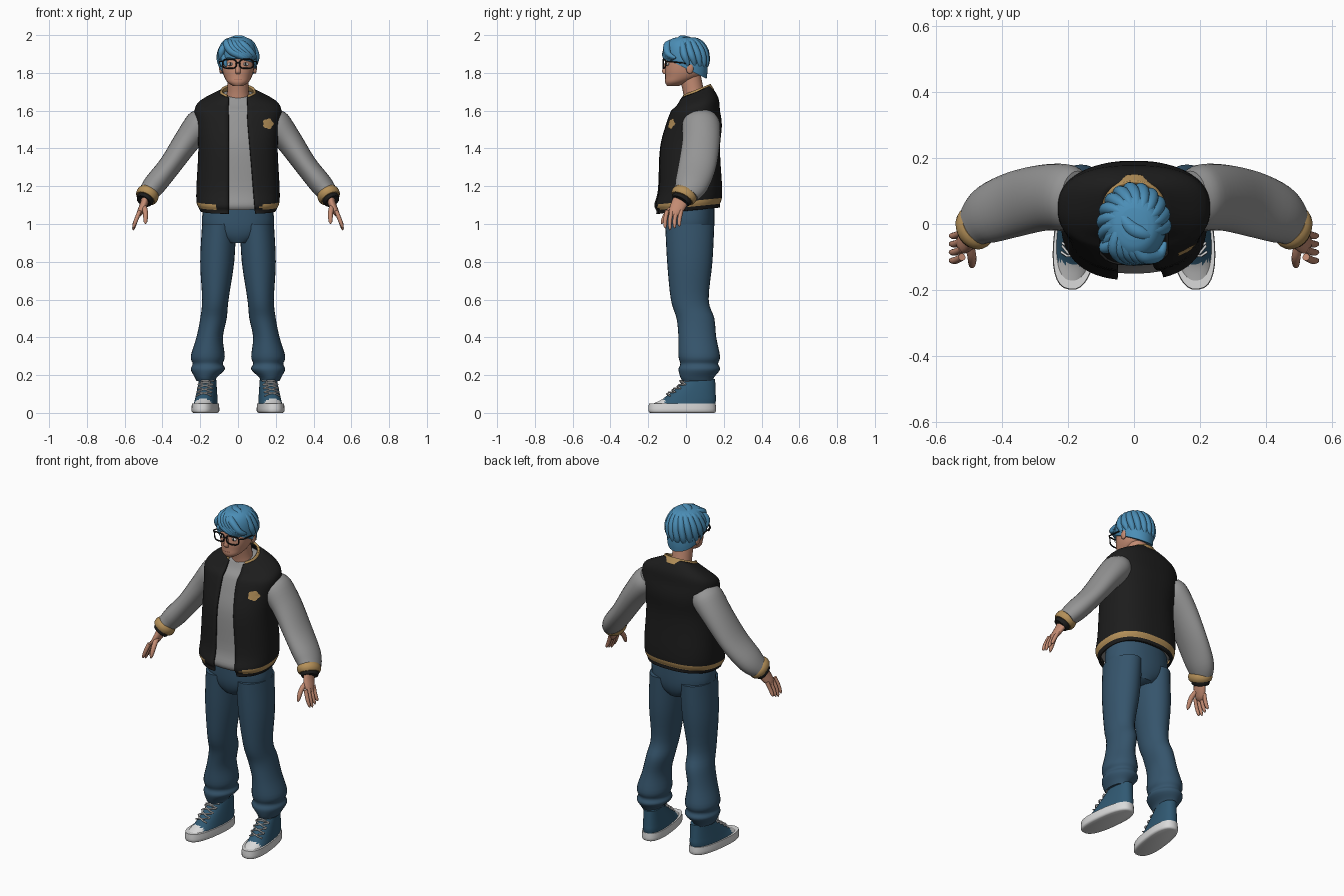
import bpy, bmesh
from math import sin, cos, pi, acos, radians
from mathutils import Matrix, Vector

cube = bpy.data.objects.get("Cube")
if cube:
    bpy.data.objects.remove(cube, do_unlink=True)


def material(name, *rgb):
    mat = bpy.data.materials.new(name)
    mat.use_nodes = True
    mat.diffuse_color = (*rgb, 1)
    mat.node_tree.nodes["Principled BSDF"].inputs["Base Color"].default_value = (*rgb, 1)
    return mat


BLACK = material("black_cloth", .012, .012, .012)
GREY = material("grey_cloth", .3, .3, .3)
DENIM = material("denim", .036, .09, .15)
HAIR = material("blue_hair", .07, .27, .47)
GOLD = material("gold_trim", .46, .28, .1)
SKIN = material("skin", .55, .26, .17)
LIP = material("lip", .36, .13, .09)
WHITE = material("white_rubber", .7, .7, .7)
CANVAS = material("blue_canvas", .03, .1, .17)

MIRROR = Matrix.Scale(-1, 4, Vector((1, 0, 0)))
SIDES = (("left_", Matrix()), ("right_", MIRROR))


def add(name, data):
    ob = bpy.data.objects.new(name, data)
    bpy.context.collection.objects.link(ob)
    return ob


def finish(name, bm, materials, rule=None, xf=Matrix(), closed=True):
    for face in bm.faces:
        face.smooth = True
        if rule:
            face.material_index = rule(face.calc_center_median())
    bm.transform(xf)
    if closed:
        bmesh.ops.recalc_face_normals(bm, faces=bm.faces)
    mesh = bpy.data.meshes.new(name)
    bm.to_mesh(mesh)
    bm.free()
    mesh.set_sharp_from_angle(angle=radians(45))
    for mat in materials:
        mesh.materials.append(mat)
    return add(name, mesh)


def spline(points, steps):
    """Smooth interpolation through tuples of any length."""
    out, last = [], len(points) - 1
    for i in range(last):
        group = points[max(i - 1, 0)], points[i], points[i + 1], points[min(i + 2, last)]
        for k in range(steps):
            t = k / steps
            out.append([q + t / 2 * (r - p + t * (2 * p - 5 * q + 4 * r - s + t * (3 * (q - r) + s - p)))
                        for p, q, r, s in zip(*group)])
    return out + [list(points[-1])]


def spow(value, power):
    return abs(value) ** power * (1 if value >= 0 else -1)


def loft(name, rings, materials, rule=None, n=28, p=1, steps=4, flat=True, xf=Matrix(), tilt=None, gap=None):
    """Skin over rings of x, y, z, rx, ry; a gap leaves the front open."""
    rings = spline(rings, steps)
    bm = bmesh.new()
    rows = []
    for i, (x, y, z, rx, ry) in enumerate(rings):
        centre = Vector((x, y, z))
        u, v = Vector((1, 0, 0)), Vector((0, 1, tilt(z) if tilt else 0))
        if not flat:
            ahead, behind = rings[min(i + 1, len(rings) - 1)], rings[max(i - 1, 0)]
            along = (Vector(ahead[:3]) - Vector(behind[:3])).normalized()
            v = (v - along * along.y).normalized()
            u = v.cross(along)
        start, span = 0, 2 * pi * (n - 1) / n
        if gap:
            right, left = gap(z)
            start = -acos((left / rx) ** (1 / p))
            span = pi + acos((right / rx) ** (1 / p)) - start
        angles = [start + span * k / (n - 1) for k in range(n)]
        rows.append([bm.verts.new(centre + u * rx * spow(cos(a), p) + v * ry * spow(sin(a), p)) for a in angles])
    for low, high in zip(rows, rows[1:]):
        for k in range(n - 1 if gap else n):
            j = (k + 1) % n
            bm.faces.new((low[k], low[j], high[j], high[k]))
    if not gap:
        bm.faces.new(rows[0])
        bm.faces.new(rows[-1])
    ob = finish(name, bm, materials, rule, xf, not gap)
    if gap:
        solid = ob.modifiers.new("cloth_thickness", "SOLIDIFY")
        solid.thickness, solid.offset = .012, -1
    return ob


def fingertip(t):
    return (1.02 - t ** 4) ** .5


def leaf(t):
    return sin(pi * (.15 + .8 * t)) ** .7


def band(t):
    return .9 + sin(pi * t) / 8


def limb(name, path, radius, mat, shape, depth=1, n=14, xf=Matrix()):
    """Tube along a path whose radius follows a shape function."""
    path = spline(path, 4)
    radii = [radius * shape(i / (len(path) - 1)) for i in range(len(path))]
    loft(name, [(*c, r, r * depth) for c, r in zip(path, radii)], [mat], n=n, steps=1, flat=False, xf=xf)


def ball(name, loc, scale, mat, xf=Matrix()):
    bm = bmesh.new()
    bmesh.ops.create_uvsphere(bm, u_segments=16, v_segments=10, radius=1)
    finish(name, bm, [mat], xf=xf @ Matrix.Translation(loc) @ Matrix.Diagonal((*scale, 1)))


def wire(name, points, mat, xf=Matrix(), cyclic=False):
    curve = bpy.data.curves.new(name, "CURVE")
    curve.dimensions, curve.bevel_depth, curve.bevel_resolution, curve.use_fill_caps = "3D", .004, 1, True
    line = curve.splines.new("POLY")
    line.points.add(len(points) - 1)
    for point, co in zip(line.points, points):
        point.co = (*(xf @ Vector(co)), 1)
    line.use_cyclic_u = cyclic
    curve.materials.append(mat)
    add(name, curve)


def centred(*rows):
    return [(0, *row) for row in rows]


def jacket_tilt(z):
    return max(min(.1, 1.3 - z), 0, 4 * (z - 1.6))


# Jacket body: open front, gold waistband
body = centred((.01, 1.07, .2, .17), (.01, 1.09, .21, .17), (.01, 1.12, .22, .18), (.02, 1.2, .22, .17),
               (.02, 1.4, .21, .16), (.04, 1.52, .22, .15), (.05, 1.6, .23, .13), (.06, 1.65, .2, .11),
               (.05, 1.7, .09, .08))
jacket = loft("jacket", body, [BLACK, GOLD],
              lambda c: int(1.09 < c.z - c.y / 10 < 1.12 and (abs(c.x) > .12 or c.y > 0)),
              n=56, p=.82, tilt=jacket_tilt, gap=lambda z: (.05, .05 + max(0, 1.55 - z) / 11))
loft("shirt", [(x, y, z, rx - .02, ry - .02) for x, y, z, rx, ry in body[1:-1]] + centred((.05, 1.69, .07, .06)),
     [GREY], n=40, p=.82, tilt=jacket_tilt)
loft("collar", centred(*((.05, 1.67 + k / 50, .11 - k / 100, .1 - k / 100) for k in range(3))), [GOLD],
     n=36, tilt=lambda z: .4, gap=lambda z: (.06, .055))

# Chest patch wrapped on the jacket
bm = bmesh.new()
bmesh.ops.create_circle(bm, cap_ends=True, cap_tris=True, segments=20, radius=.027)
for k, vert in enumerate(bm.verts):
    vert.co *= 1 + cos(k * pi / 2) / 8
patch = finish("chest_patch", bm, [GOLD], closed=False,
               xf=Matrix.Translation((.157, -.3, 1.53)) @ Matrix.Rotation(pi / 2, 4, "X"))
wrap = patch.modifiers.new("wrap", "SHRINKWRAP")
wrap.target, wrap.wrap_method, wrap.offset = jacket, "PROJECT", .005
wrap.use_project_y, wrap.wrap_mode = True, "ABOVE_SURFACE"

# Trousers seat
loft("trouser_seat", centred((.02, 1.12, .18, .13), (.02, 1, .19, .13), (.02, .94, .15, .12), (.02, .9, .07, .1)),
     [DENIM], p=.92)

for side, xf in SIDES:
    # Trouser legs with gathered ankles
    loft(side + "trouser_leg", [
        (.1, .02, 1, .09, .13), (.11, .02, .8, .09, .12), (.12, .02, .6, .07, .1), (.13, .05, .5, .07, .1),
        (.15, .06, .4, .07, .1), (.16, .07, .3, .09, .11), (.16, .07, .26, .08, .1), (.16, .07, .23, .09, .11),
        (.17, .06, .19, .06, .09), (.17, .06, .17, .05, .08)], [DENIM], xf=xf)

    # Sleeves, cuffs and wrist ribbing
    loft(side + "sleeve", [
        (.17, .08, 1.57, .06, .08), (.2, .08, 1.53, .08, .1), (.27, .08, 1.44, .07, .1), (.36, .06, 1.31, .06, .1),
        (.44, .03, 1.21, .06, .09), (.48, 0, 1.16, .05, .07)], [GREY], flat=False, xf=xf)
    limb(side + "cuff", [(.47, 0, 1.17), (.49, -.02, 1.135)], .06, GOLD, band, 1.15, 28, xf)
    limb(side + "wrist_rib", [(.48, -.01, 1.15), (.5, -.03, 1.12)], .045, BLACK, band, 1.2, 28, xf)

    # Hands
    limb(side + "palm", [(.49, -.02, 1.14), (.5, -.04, 1.1), (.53, -.07, 1.04)], .021, SKIN, fingertip, 2, 16, xf)
    for i, (name, lift) in enumerate((("index", .01), ("middle", 0), ("ring", .01), ("little", .02))):
        y = i / 40 - .11
        limb(side + name + "_finger", [(.52, y + .01, 1.07), (.54, y, 1.02), (.556, y, .967 + lift)],
             .011, SKIN, fingertip, xf=xf)
    limb(side + "thumb", [(.5, -.05, 1.1), (.49, -.1, 1.06), (.49, -.13, 1)], .014, SKIN, fingertip, xf=xf)

    # Shoes: sole, canvas upper with rubber toe, laces
    foot = xf @ Matrix.Translation((.17, 0, 0)) @ Matrix.Rotation(radians(7), 4, "Z")
    loft(side + "shoe_sole", centred(*((-.02, z, .058 + w, .17 + w) for z, w in ((0, 0), (.01, .01), (.05, .008)))),
         [WHITE], p=.8, n=32, steps=3, xf=foot)
    heights = [k / 5 for k in range(6)]
    loft(side + "shoe_upper", centred(*((.05 * t - .02 + .05 * t ** .5, .04 + .14 * t, .06 - t / 60, .175 - .1 * t ** .8)
                                        for t in heights)),
         [CANVAS, WHITE], lambda c: int(c.y < -.12), n=40, p=.85, xf=foot)
    for k in range(4):
        y, z = k / 36 - .1, .1 + k / 50
        for s in (-1, 1):
            wire(side + "lace", [(-s * .04, y + .01, z - .01), (-s * .02, y, z),
                                 (s * .02, y + .01, z + .01), (s * .04, y + .03, z + .01)], WHITE, foot)
    for s in (-1, 1):
        wire(side + "lace_bow", [(0, -.02, .17), (s * .02, -.03, .17), (s * .03, -.02, .155), (0, -.02, .16)],
             WHITE, foot)

    # Ears, eyes, brows and glasses
    ball(side + "ear", (.09, .02, 1.825), (.01, .02, .03), SKIN, xf)
    ball(side + "eye", (.04, -.096, 1.846), (.017, .007, .009), WHITE, xf)
    ball(side + "iris", (.04, -.1, 1.846), (.007, .005, .008), BLACK, xf)
    ball(side + "brow", (.043, -.096, 1.877), (.024, .008, .004), HAIR, xf)
    turns = [k * pi / 10 for k in range(20)]
    wire(side + "glasses_rim", [(.045 + .036 * spow(cos(a), .6), -.12 + max(0, cos(a)) / 80,
                                 1.848 + .024 * spow(sin(a), .6)) for a in turns], BLACK, xf, True)
    wire(side + "glasses_arm", [(.08, -.11, 1.86), (.1, -.09, 1.86), (.1, .01, 1.85), (.09, .03, 1.835)], BLACK, xf)
wire("glasses_bridge", [(-.01, -.12, 1.85), (0, -.12, 1.855), (.01, -.12, 1.85)], BLACK)

# Neck, head, nose and mouth
loft("neck", centred((.05, 1.65, .066, .06), (.04, 1.7, .057, .056), (.02, 1.79, .056, .058)), [SKIN])
loft("head", centred((-.07, 1.73, .025, .03), (-.05, 1.75, .055, .06), (-.02, 1.78, .073, .09), (-.01, 1.82, .084, .1),
                     (0, 1.88, .088, .1), (0, 1.95, .065, .08), (0, 1.97, .03, .04)), [SKIN], p=.94)
loft("nose", centred((-.1, 1.86, .007, .01), (-.113, 1.81, .014, .014), (-.107, 1.793, .011, .008)), [SKIN], n=14)
ball("mouth", (0, -.105, 1.766), (.023, .006, .004), LIP)

# Hair: base cap, swirled locks and a swept fringe
bends = [k / 5 - .4 for k in range(10)]
loft("hair_cap", centred(*((0, 1.87 + .12 * sin(e), .1 * cos(e) ** .5, .114 * cos(e) ** .5) for e in bends)), [HAIR],
     n=36, tilt=lambda z: 3 * (z - 1.99))


def on_head(turn, z):
    reach = max(0, 1 - ((z - 1.875) / .115) ** 2) ** .5
    return .095 * reach * cos(turn), .108 * reach * sin(turn), z


for k in range(12):
    turn = radians(20 * k - 20)
    end = 1.83 - .075 * max(0, sin(turn))
    limb("hair_lock", [on_head(turn + i / 8, z) for i, z in enumerate((1.975, 1.95, 1.9, (1.9 + end) / 2, end))],
         .02, HAIR, leaf)
for k in range(5):
    d = k / 55
    limb("fringe_lock", [(d / 2 - .05, -.02 - d / 3, 1.972), (d - .06, -.07 - d / 5, 1.956), (d - .035, -.1, 1.915 + d / 3),
                         (.025 + d * .7, -.107 + d / 6, 1.886 + d / 5), (.07 + d / 3, -.08 + d / 3, 1.866 + d / 6)],
         .021, HAIR, leaf)
limb("temple_lock", [(-.05, -.05, 1.965), (-.08, -.07, 1.93), (-.09, -.07, 1.9), (-.09, -.05, 1.86)], .018, HAIR, leaf)
limb("crown_tuft", [(-.04, .03, 1.97), (-.01, -.01, 1.975), (.03, -.03, 1.972), (.07, -.04, 1.95)], .024, HAIR, leaf)
